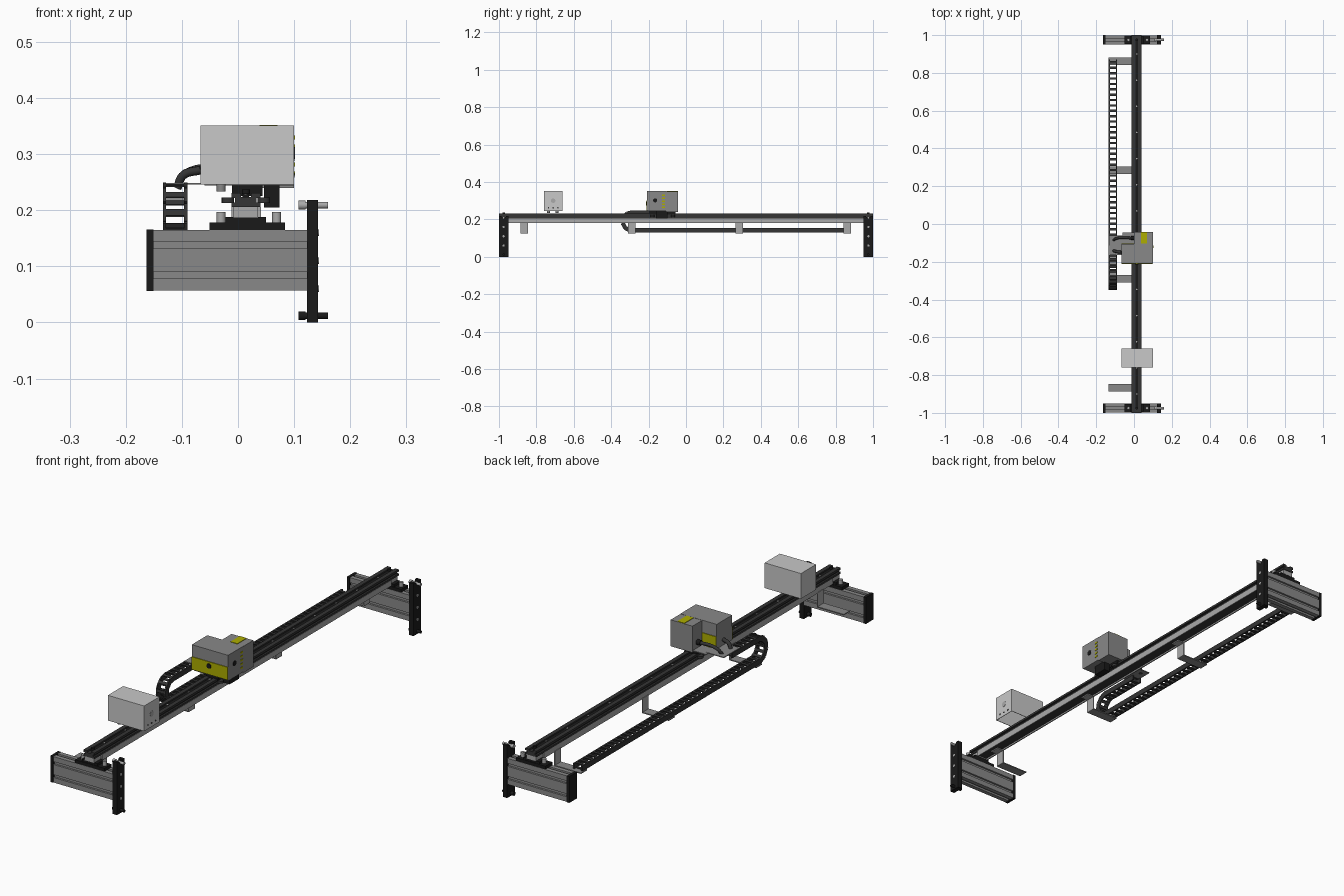
import bpy, bmesh, math
from mathutils import Vector, Matrix

cube = bpy.data.objects.get("Cube")
if cube:
    bpy.data.objects.remove(cube, do_unlink=True)


def material(name, r, g, b):
    m = bpy.data.materials.new(name)
    m.use_nodes = True
    m.diffuse_color = (r, g, b, 1)
    m.node_tree.nodes["Principled BSDF"].inputs["Base Color"].default_value = (r, g, b, 1)
    return m


LIGHT = material("light_grey", .58, .58, .58)
GREY = material("mid_grey", .25, .25, .25)
STEEL = material("steel", .4, .4, .4)
DARK = material("dark_grey", .035, .035, .035)
BLACK = material("black", .01, .01, .01)
YELLOW = material("yellow", .42, .42, .0)


def finish(name, bm, mat, smooth=False):
    bmesh.ops.recalc_face_normals(bm, faces=bm.faces)
    me = bpy.data.meshes.new(name)
    bm.to_mesh(me)
    bm.free()
    me.materials.append(mat)
    ob = bpy.data.objects.new(name, me)
    bpy.context.collection.objects.link(ob)
    if smooth:
        bpy.ops.object.select_all(action='DESELECT')
        ob.select_set(True)
        bpy.context.view_layer.objects.active = ob
        bpy.ops.object.shade_smooth_by_angle()
    return ob


def add_box(bm, x, y, z, matrix=Matrix()):
    """Box spanning the ranges x, y and z."""
    mid = Vector([sum(r) / 2 for r in (x, y, z)])
    size = [r[1] - r[0] for r in (x, y, z)]
    return bmesh.ops.create_cube(bm, size=1, matrix=matrix @ Matrix.Translation(mid) @ Matrix.Diagonal((*size, 1)))


def box(name, x, y, z, mat):
    bm = bmesh.new()
    add_box(bm, x, y, z)
    return finish(name, bm, mat)


def rod(name, centre, radius, length, axis, mat, sides=16):
    bm = bmesh.new()
    turn = Vector(axis).to_track_quat('Z', 'Y').to_matrix().to_4x4()
    bmesh.ops.create_cone(bm, cap_ends=True, segments=sides, radius1=radius, radius2=radius,
                          depth=length, matrix=Matrix.Translation(centre) @ turn)
    return finish(name, bm, mat, True)


def extrude(name, points, vec, mat):
    bm = bmesh.new()
    face = bm.faces.new([bm.verts.new(p) for p in points])
    new = bmesh.ops.extrude_face_region(bm, geom=[face], use_keep_orig=True)
    bmesh.ops.translate(bm, vec=vec, verts=[v for v in new["geom"] if isinstance(v, bmesh.types.BMVert)])
    return finish(name, bm, mat)


def slotted(w, z0, z1, slots, half, depth):
    """Profile with horizontal T-slot openings on both sides."""
    right = [(w, z0)]
    for s in slots:
        right += [(w, s - half), (w - depth, s - half), (w - depth, s + half), (w, s + half)]
    right.append((w, z1))
    return right + [(-u, z) for u, z in reversed(right)]


# Long rail, with slots in its sides and a groove on top
rail = slotted(.026, .206, .231, [.218], .004, .007)
rail = rail[:6] + [(.009, .231), (.009, .224), (-.009, .224), (-.009, .231)] + rail[6:]
extrude("rail", [(u + .014, -1, z) for u, z in rail], (0, 2, 0), DARK)
box("rail_belt", (.008, .020), (-.98, .98), (.224, .228), BLACK)
for i in range(14):
    rod("rail_screw", (.014, -.9 + i * 1.8 / 13, .2285), .004, .002, (0, 0, 1), STEEL, 10)

# Channel under the rail, open downward
box("channel_web", (-.012, .041), (-.95, .95), (.200, .206), STEEL)
for x in (-.012, .036):
    box("channel_side", (x, x + .005), (-.95, .95), (.182, .200), STEEL)
box("channel_core", (-.007, .036), (-.95, .95), (.188, .200), DARK)

# End supports
for s in (-1, 1):
    yc = s * .975
    lo, hi = yc - .025, yc + .025
    profile = slotted(.024, .057, .165, [.084, .138], .006, .008)
    profile = profile[:10] + [(.006, .165), (.006, .157), (-.006, .157), (-.006, .165)] + profile[10:]
    profile += [(-.006, .057), (-.006, .065), (.006, .065), (.006, .057)]
    extrude("end_beam", [(-.152, yc + u, z) for u, z in profile], (.276, 0, 0), GREY)
    box("beam_cap", (-.163, -.151), (lo, hi), (.056, .166), BLACK)
    box("beam_pad", (-.051, .084), (lo + .002, hi - .002), (.164, .178), BLACK)
    box("rail_saddle", (-.022, .05), (lo + .004, hi - .004), (.178, .188), BLACK)
    box("rail_foot", (-.008, .036), (lo + .003, hi - .003), (.187, .207), STEEL)
    for x in (-.03, .069):
        rod("pad_bolt", (x, yc, .187), .008, .02, (0, 0, 1), STEEL)
    # Upright post with a notched outline and a column of holes
    post = [(lo, 0), (hi, 0), (hi, .218), (yc + .012, .218), (yc + .012, .212),
            (yc - .012, .212), (yc - .012, .218), (lo, .218)]
    extrude("post", [(.123, y, z) for y, z in post], (.02, 0, 0), BLACK)
    for z in (.06, .11, .16):
        rod("post_hole", (.1435, yc, z), .006, .002, (1, 0, 0), STEEL)
    for z, mat in ((.209, STEEL), (.012, BLACK)):
        rod("post_bolt", (.134, yc, z), .006, .052, (1, 0, 0), mat)
        rod("post_bolt_head", (.114, yc, z), .008, .012, (1, 0, 0), mat)
    rod("rail_end_bolt", (.014, yc, .233), .007, .008, (0, 0, 1), BLACK)

# Brackets carrying the chain
for y in (-.866, -.29, .285, .862):
    box("bracket_shelf", (-.134, -.010), (y - .02, y + .02), (.124, .128), GREY)
    box("bracket_drop", (-.014, -.010), (y - .02, y + .02), (.124, .186), STEEL)
    box("bracket_lip", (-.014, .02), (y - .02, y + .02), (.182, .186), STEEL)

# Cable chain: ladder links along a straight run, a half-turn and a short return
R, X0, X1 = .047, -.134, -.090
Y_BEND, Z_LOW = -.29, .142
PITCH, LOWER = .0285, 1.16
ARC = math.pi * R


def chain_point(d):
    if d < LOWER:
        return Vector((0, Y_BEND + LOWER - d, Z_LOW)), 0
    if d < LOWER + ARC:
        a = (d - LOWER) / R
        return Vector((0, Y_BEND - R * math.sin(a), Z_LOW + R - R * math.cos(a))), a
    return Vector((0, Y_BEND + d - LOWER - ARC, Z_LOW + 2 * R)), math.pi


bm = bmesh.new()
for i in range(int((LOWER + ARC + .19) / PITCH)):
    p, a = chain_point((i + .5) * PITCH)
    m = Matrix.Translation(p) @ Matrix.Rotation(-a, 4, 'X')
    h = PITCH * .56
    for x in (X0, X1 - .006):
        add_box(bm, (x, x + .006), (-h, h), (-.011, .011), m)
    for z in (-.011, .008):
        add_box(bm, (X0, X1), (-.006, .006), (z, z + .003), m)
finish("cable_chain", bm, DARK)

# Loose cover: thin shell, open underneath
bm = bmesh.new()
add_box(bm, (-.067, .1), (-.76, -.66), (.246, .351))
bottom = min(bm.faces, key=lambda f: f.calc_center_median().z)
bmesh.ops.delete(bm, geom=[bottom], context='FACES_ONLY')
cover = finish("loose_cover", bm, LIGHT)
shell = cover.modifiers.new("wall", 'SOLIDIFY')
shell.thickness = .003
shell.offset = -1
for y in (-.735, -.71, -.685):
    rod("cover_hole", (.1, y, .262), .004, .002, (1, 0, 0), DARK, 10)
rod("cover_port", (.1, -.71, .3), .012, .002, (1, 0, 0), STEEL)
for y in (-.735, -.69):
    rod("cover_stud", (-.03, y, .24), .008, .014, (0, 0, 1), GREY)

# Moving head
box("head_box", (-.067, .1), (-.208, -.106), (.248, .351), GREY)
box("head_rear_box", (.0, .1), (-.106, -.042), (.240, .350), GREY)
box("front_panel", (-.066, .099), (-.211, -.208), (.249, .302), YELLOW)
rod("front_knob", (.014, -.212, .285), .010, .004, (0, 1, 0), BLACK)
box("back_panel", (-.066, -.001), (-.106, -.103), (.249, .300), YELLOW)
box("top_stripe", (.038, .070), (-.104, -.043), (.350, .352), YELLOW)
rod("side_port", (.1, -.165, .302), .011, .003, (1, 0, 0), BLACK)
for i in range(5):
    z = .262 + i * .016
    box("side_vent", (.1, .102), (-.128, -.113), (z, z + .007), YELLOW)

# Carriage beneath the head
box("head_plate", (-.06, .1), (-.205, -.045), (.244, .248), GREY)
box("carriage", (-.011, .044), (-.195, -.055), (.225, .244), BLACK)
box("carriage_motor", (.046, .074), (-.16, -.10), (.205, .244), BLACK)
for y in (-.18, -.07):
    for x in (-.018, .046):
        rod("guide_wheel", (x, y, .218), .011, .010, (0, 0, 1), DARK)
box("chain_arm", (-.132, -.05), (-.165, -.06), (.2455, .249), GREY)
rod("cable_gland", (-.03, -.19, .240), .008, .014, (0, 0, 1), STEEL)


# Cables from the chain into the head
def cable(name, pts, radius):
    cu = bpy.data.curves.new(name, 'CURVE')
    cu.dimensions = '3D'
    cu.bevel_depth = radius
    cu.bevel_resolution = 2
    cu.use_fill_caps = True
    sp = cu.splines.new('BEZIER')
    sp.bezier_points.add(len(pts) - 1)
    for b, p in zip(sp.bezier_points, pts):
        b.co = p
        b.handle_left_type = b.handle_right_type = 'AUTO'
    cu.materials.append(DARK)
    bpy.context.collection.objects.link(bpy.data.objects.new(name, cu))


cable("front_cable", [(-.108, -.14, .24), (-.098, -.145, .262), (-.066, -.15, .272)], .008)
cable("rear_cable", [(-.108, -.085, .245), (-.09, -.075, .268), (.001, -.075, .272)], .007)
rod("rear_cable_collar", (-.008, -.075, .272), .011, .018, (1, 0, 0), BLACK)
